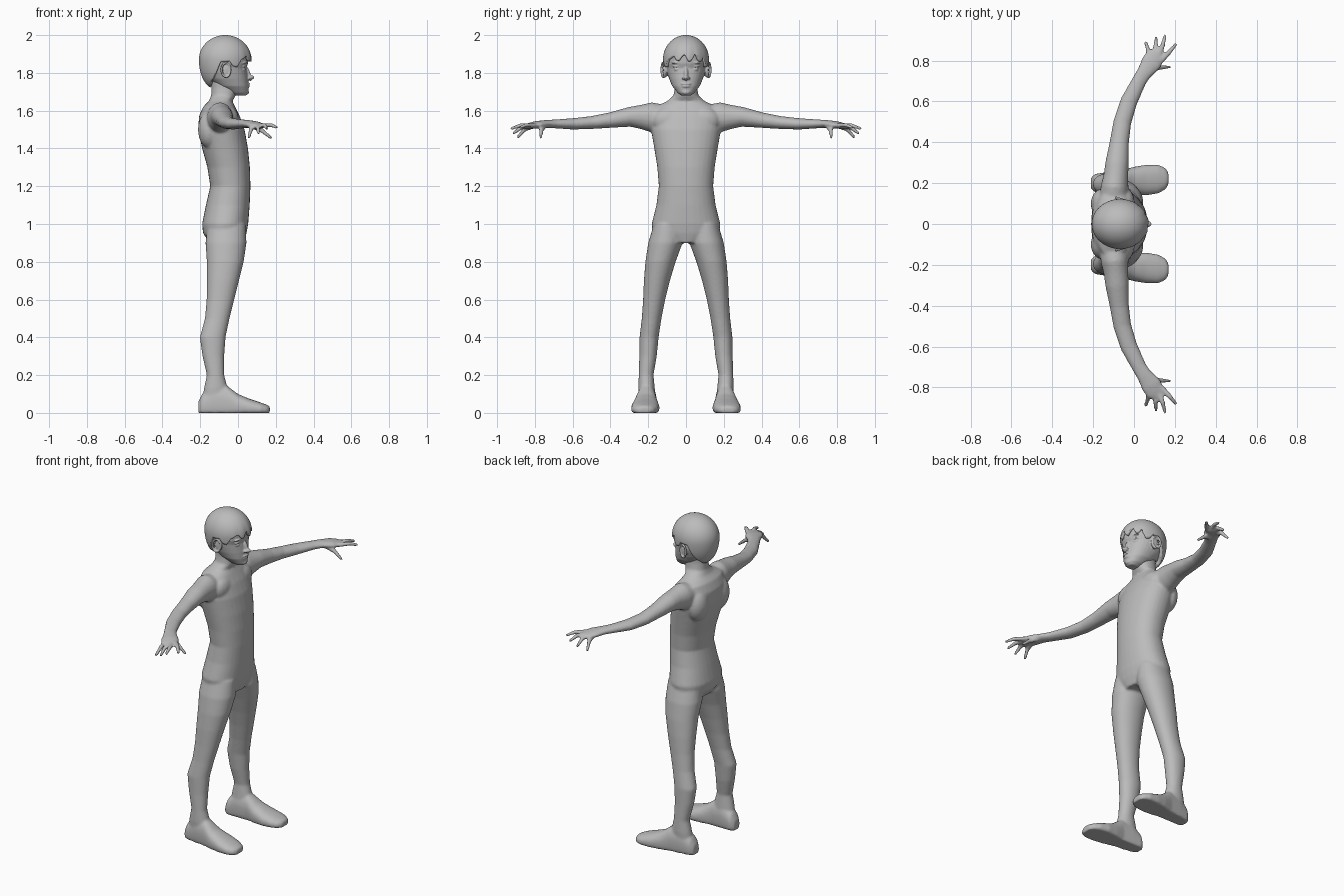
import bpy, bmesh, math
from mathutils import Vector, Matrix

cube = bpy.data.objects.get("Cube")
if cube:
    bpy.data.objects.remove(cube)

grey = bpy.data.materials.new("plain grey")
grey.use_nodes = True
grey.diffuse_color = (0.5, 0.5, 0.5, 1)
grey.node_tree.nodes["Principled BSDF"].inputs["Base Color"].default_value = (0.5, 0.5, 0.5, 1)
X, Y, Z = Vector((1, 0, 0)), Vector((0, 1, 0)), Vector((0, 0, 1))


def ring(c, u, v, power=2.0, n=32):
    """Superellipse ring around c with half axes u and v."""
    pts = []
    for i in range(n):
        a = math.tau * i / n
        co, si = math.cos(a), math.sin(a)
        pts.append(c + u * math.copysign(abs(co) ** (2 / power), co)
                   + v * math.copysign(abs(si) ** (2 / power), si))
    return pts


def loft(bm, rings):
    rows = [[bm.verts.new(p) for p in r] for r in rings]
    n = len(rows[0])
    for a, b in zip(rows, rows[1:]):
        for i in range(n):
            j = (i + 1) % n
            bm.faces.new((a[i], a[j], b[j], b[i]))
    bm.faces.new(rows[0][::-1])
    bm.faces.new(rows[-1])


def upright(bm, rows, power=2.2):
    """Loft of level rings: z, back x, front x, low y, high y."""
    loft(bm, [ring(Vector(((b + f) / 2, (l + h) / 2, z)), X * (f - b) / 2, Y * (h - l) / 2, power)
              for z, b, f, l, h in rows])


def tube(bm, rows, side, n=24):
    """Loft along a path: x, y, z, horizontal radius, vertical radius."""
    pts = [Vector((r[0], r[1] * side, r[2])) for r in rows]
    rings = []
    for i, p in enumerate(pts):
        t = (pts[min(i + 1, len(pts) - 1)] - pts[max(i - 1, 0)]).normalized()
        u = t.cross(Z).normalized()
        rings.append(ring(p, u * rows[i][3], u.cross(t) * rows[i][4], n=n))
    loft(bm, rings)


def blob(bm, c, r, turn=0.0, axis='X'):
    m = Matrix.Translation(c) @ Matrix.Rotation(turn, 4, axis) @ Matrix.Diagonal((*r, 1))
    bmesh.ops.create_uvsphere(bm, u_segments=20, v_segments=12, radius=1, matrix=m)


def finish(bm, name, voxel=0, smooth=0):
    bmesh.ops.recalc_face_normals(bm, faces=bm.faces[:])
    for f in bm.faces:
        f.smooth = True
    mesh = bpy.data.meshes.new(name)
    bm.to_mesh(mesh)
    bm.free()
    ob = bpy.data.objects.new(name, mesh)
    bpy.context.scene.collection.objects.link(ob)
    mesh.materials.append(grey)
    if voxel:
        mod = ob.modifiers.new("blend", 'REMESH')
        mod.mode, mod.voxel_size, mod.use_smooth_shade = 'VOXEL', voxel, True
    if smooth:
        mod = ob.modifiers.new("soften", 'SMOOTH')
        mod.factor, mod.iterations = 0.5, smooth
    return ob


# Torso and neck
body = bmesh.new()
torso = [(.90, -.15, .03, .09), (.95, -.185, .045, .175), (1.0, -.19, .054, .182),
         (1.1, -.17, .062, .157), (1.2, -.147, .066, .144), (1.3, -.162, .063, .152),
         (1.4, -.19, .053, .168), (1.5, -.21, .035, .185), (1.57, -.207, .01, .185),
         (1.62, -.185, -.015, .165), (1.65, -.155, -.03, .10), (1.68, -.142, -.012, .066),
         (1.72, -.14, -.005, .06), (1.78, -.14, -.01, .06)]
upright(body, [(z, b, f, -w, w) for z, b, f, w in torso])

leg = [(1.0, -.16, .04, .02, .17), (.9, -.172, .045, .018, .2), (.8, -.165, .03, .055, .215),
       (.7, -.165, .005, .085, .223), (.6, -.166, -.02, .11, .227), (.5, -.175, -.045, .13, .234),
       (.4, -.202, -.066, .145, .246), (.3, -.188, -.073, .155, .247), (.2, -.165, -.073, .172, .25),
       (.13, -.18, -.055, .165, .253), (.06, -.19, -.05, .16, .25)]
# Foot sections: x, middle y, half width, height
foot = [(-.21, .2, .028, .06), (-.19, .2, .045, .10), (-.13, .205, .05, .15), (-.06, .21, .053, .145),
        (0, .213, .067, .10), (.06, .215, .075, .075), (.12, .22, .07, .055), (.155, .222, .052, .042),
        (.169, .222, .028, .034)]
arm = [(-.10, .10, 1.57, .07, .06), (-.095, .18, 1.564, .068, .08), (-.088, .24, 1.567, .06, .064),
       (-.083, .3, 1.567, .057, .052), (-.072, .4, 1.55, .047, .041), (-.057, .5, 1.537, .044, .034),
       (-.025, .6, 1.53, .042, .03), (.025, .7, 1.53, .036, .023), (.05, .74, 1.53, .038, .021),
       (.085, .79, 1.525, .051, .02), (.105, .825, 1.52, .047, .016), (.118, .84, 1.518, .03, .012)]
# Fingers: base, knuckle and tip
fingers = [((.134, .80, 1.521), (.175, .845, 1.524), (.203, .878, 1.512)),
           ((.12, .82, 1.52), (.14, .872, 1.523), (.152, .921, 1.507)),
           ((.098, .825, 1.518), (.106, .87, 1.512), (.108, .912, 1.483)),
           ((.074, .815, 1.515), (.068, .855, 1.5), (.058, .888, 1.462)),
           ((.075, .75, 1.518), (.13, .768, 1.492), (.172, .768, 1.458))]

for s in (1, -1):
    upright(body, [(z, b, f, l * s, h * s) for z, b, f, l, h in leg], 2.1)
    rings = []
    for x, y, w, h in foot:
        r = ring(Vector((x, y * s, h * .35)), Y * w, Z * h * .65, 2.3)
        for p in r:
            p.z = max(p.z, 0)
        rings.append(r)
    loft(body, rings)
    tube(body, arm, s)
    for base, mid, tip in fingers:
        tube(body, [(*base, .014, .013), (*mid, .0125, .012), (*tip, .009, .009)], s, 12)
        blob(body, (tip[0], tip[1] * s, tip[2]), (.0095,) * 3)
    # Shoulder blade and collar fullness
    blob(body, (-.15, .10 * s, 1.5), (.062, .075, .10))
    blob(body, (-.045, .09 * s, 1.55), (.05, .09, .07))
finish(body, "body", .0075, 5)

# Head with facial relief
head = bmesh.new()
skull = [(1.68, -.02, .042, .026), (1.695, -.055, .054, .045), (1.73, -.11, .056, .073),
         (1.77, -.155, .053, .09), (1.8, -.175, .049, .099), (1.825, -.182, .045, .105),
         (1.85, -.185, .053, .109), (1.89, -.188, .054, .11), (1.93, -.17, .035, .098),
         (1.97, -.13, .0, .06)]
upright(head, [(z, b, f, -w, w) for z, b, f, w in skull], 2.15)
blob(head, (.055, 0, 1.795), (.011, .011, .042), -.32, 'Y')
blob(head, (.068, 0, 1.776), (.018, .014, .012))
blob(head, (.053, 0, 1.742), (.011, .027, .006))
blob(head, (.052, 0, 1.729), (.011, .023, .007))
blob(head, (.046, 0, 1.698), (.012, .022, .013))
for s in (1, -1):
    blob(head, (.060, .013 * s, 1.772), (.011, .009, .008))
    blob(head, (.028, .046 * s, 1.819), (.013, .018, .009))
    blob(head, (.030, .046 * s, 1.835), (.013, .026, .004), -.1 * s)
    blob(head, (.034, .045 * s, 1.855), (.014, .032, .006), -.1 * s)
    # Ear: shallow bowl with raised rim
    blob(head, (-.062, .108 * s, 1.815), (.022, .012, .038))
    rim = [ring(Vector((-.064 + .023 * math.cos(a), (.120 - .008 * math.cos(a)) * s,
                        1.816 + .038 * math.sin(a))),
                Vector((math.cos(a), 0, math.sin(a))) * .006, Y * .008, n=10)
           for a in [math.tau * i / 24 for i in range(25)]]
    loft(head, rim)
finish(head, "head", .004, 2)


def hairline(a):
    """Lower edge of the hair by angle from the front, in radians."""
    d = abs(math.degrees(a))
    if d < 52:
        return 1.892 - .022 * abs(math.sin(a * 6.5 + .4)) - .010 * math.sin(a * 11)
    keys = [(52, 1.87), (62, 1.83), (72, 1.835), (80, 1.862), (100, 1.858), (112, 1.80),
            (125, 1.765), (150, 1.732), (180, 1.722)]
    for (d0, z0), (d1, z1) in zip(keys, keys[1:]):
        if d <= d1:
            return z0 + (z1 - z0) * (d - d0) / (d1 - d0)
    return 1.722


# Hair cap with a ragged fringe
hair = bmesh.new()
COLS, ROWS = 144, 28
top = hair.verts.new((-.068, 0, 2.0))
grid = []
for i in range(COLS):
    a = math.tau * i / COLS - math.pi
    edge = hairline(a)
    end = math.acos((edge - 1.87) / (.13 if edge > 1.87 else .165))
    col = []
    for k in range(1, ROWS + 1):
        t = end * k / ROWS
        c = math.cos(t)
        low = c < 0
        r = math.sin(t) ** (.7 if low else 1)
        # Soft locks that deepen toward the fringe
        lock = 1 + .012 * math.sin(a * 13) * (k / ROWS) ** 3 * max(0, math.cos(a))
        col.append(hair.verts.new((-.068 + .139 * r * lock * math.cos(a), .122 * r * math.sin(a),
                                   1.87 + c * (.165 if low else .13))))
    grid.append(col)
for i in range(COLS):
    p, q = grid[i], grid[(i + 1) % COLS]
    hair.faces.new((top, p[0], q[0]))
    for k in range(ROWS - 1):
        hair.faces.new((p[k], p[k + 1], q[k + 1], q[k]))
cap = finish(hair, "hair")
mod = cap.modifiers.new("thickness", 'SOLIDIFY')
mod.thickness, mod.offset = .022, -1
